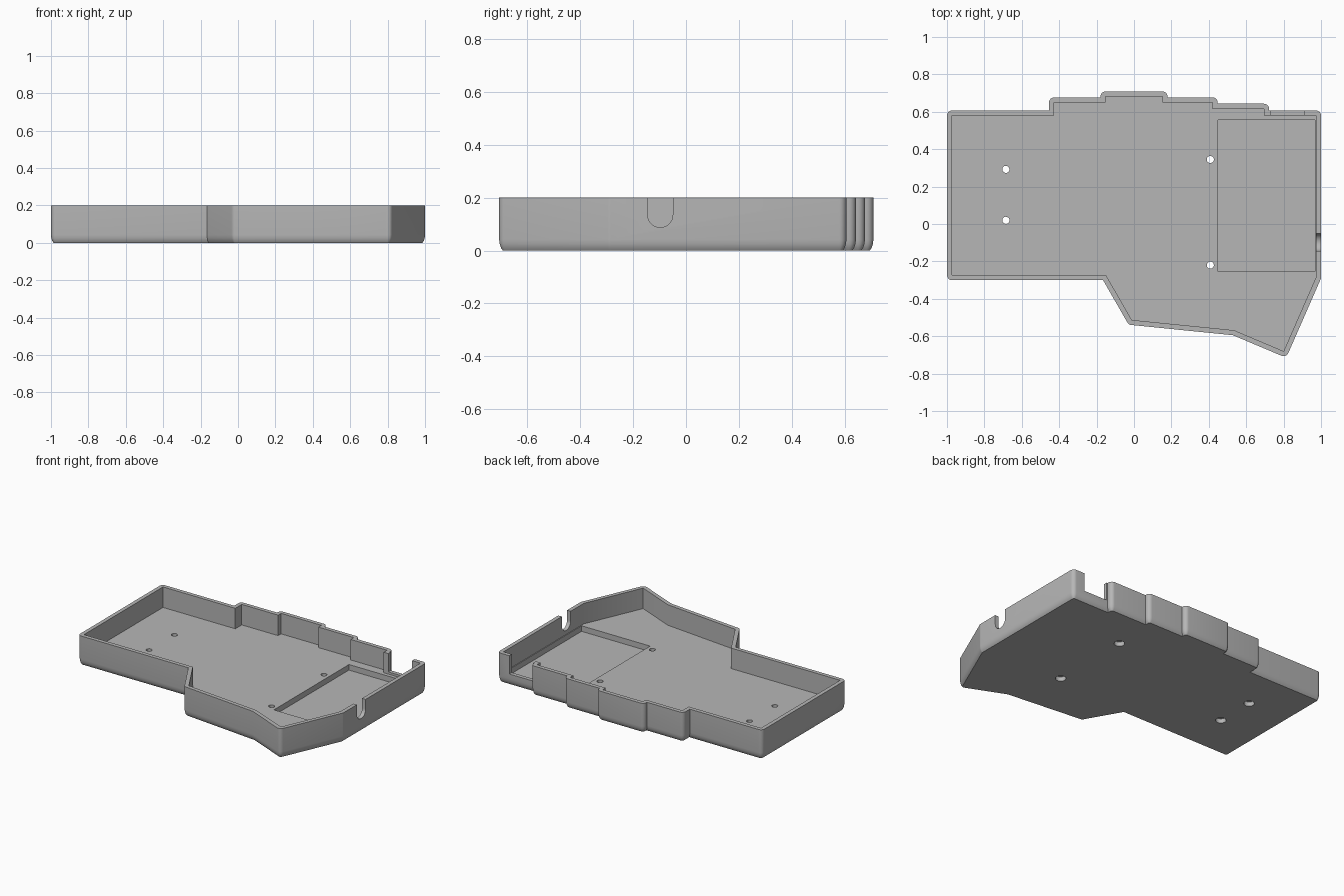
import bpy, bmesh, math
from mathutils import Vector

old = bpy.data.objects.get("Cube")
if old:
    bpy.data.objects.remove(old, do_unlink=True)

HEIGHT, FLOOR, WALL = 0.2, 0.06, 0.027

grey = bpy.data.materials.new("grey plastic")
grey.use_nodes = True
colour = (0.47, 0.47, 0.47, 1)
grey.diffuse_color = colour
grey.node_tree.nodes["Principled BSDF"].inputs["Base Color"].default_value = colour

# Inner outline of the tray, counter-clockwise
outline = [Vector(p) for p in (
    (-0.973, -0.273), (-0.15, -0.273), (-0.012, -0.513), (0.535, -0.568),
    (0.8, -0.68), (0.973, -0.285), (0.973, 0.58), (0.695, 0.58),
    (0.695, 0.616), (0.42, 0.616), (0.42, 0.65), (0.152, 0.65),
    (0.152, 0.682), (-0.152, 0.682), (-0.152, 0.65), (-0.427, 0.65),
    (-0.427, 0.58), (-0.973, 0.58))]


def offset(points, d, steps=6):
    """Grow an outline by d, with round outer corners and mitred inner ones."""
    ring = []
    for i, p in enumerate(points):
        a = (p - points[i - 1]).normalized()
        b = (points[(i + 1) % len(points)] - p).normalized()
        na, nb = Vector((a.y, -a.x)), Vector((b.y, -b.x))
        turn = a.x * b.y - a.y * b.x
        if turn > 0:
            start = math.atan2(na.y, na.x)
            sweep = math.atan2(turn, a.dot(b))
            for k in range(steps + 1):
                t = start + sweep * k / steps
                ring.append(p + d * Vector((math.cos(t), math.sin(t))))
        else:
            ring.append(p + (na + nb) * (d / (1 + na.dot(nb))))
    return ring


def loft(name, rings):
    """Solid through stacked (outline, z) rings, capped at both ends."""
    bm = bmesh.new()
    loops = [[bm.verts.new((p[0], p[1], z)) for p in pts] for pts, z in rings]
    for low, high in zip(loops, loops[1:]):
        for i in range(len(low)):
            bm.faces.new((low[i - 1], low[i], high[i], high[i - 1]))
    bm.faces.new(loops[0][::-1])
    bm.faces.new(loops[-1])
    bmesh.ops.recalc_face_normals(bm, faces=bm.faces)
    mesh = bpy.data.meshes.new(name)
    bm.to_mesh(mesh)
    bm.free()
    mesh.materials.append(grey)
    obj = bpy.data.objects.new(name, mesh)
    bpy.context.collection.objects.link(obj)
    return obj


def box(x0, x1, y0, y1):
    return [(x0, y0), (x1, y0), (x1, y1), (x0, y1)]


def circle(x, y, r, n=24):
    return [(x + r * math.cos(math.tau * i / n), y + r * math.sin(math.tau * i / n))
            for i in range(n)]


# Outer shell with a softly rounded bottom edge
tray = loft("tray_case", [
    (offset(outline, WALL - 0.014), 0), (offset(outline, WALL - 0.007), 0.01),
    (offset(outline, WALL - 0.002), 0.025), (offset(outline, WALL), 0.042),
    (offset(outline, WALL), HEIGHT)])

# Main cavity, battery recess and rear connector notch
cutters = [
    loft("cavity_cutter", [(outline, FLOOR), (outline, 0.3)]),
    loft("recess_cutter", [(box(0.45, 0.968, -0.255, 0.555), 0.022),
                           (box(0.45, 0.968, -0.255, 0.555), 0.1)]),
    loft("rear_notch_cutter", [(box(0.73, 0.91, 0.56, 0.7), 0.075),
                               (box(0.73, 0.91, 0.56, 0.7), 0.3)])]

# Round-bottomed slot in the side wall, lofted flat and then stood upright
radius, slot_y, slot_z = 0.0475, -0.0975, 0.135
arc = [(slot_y + radius * math.cos(math.pi + math.pi * k / 16),
        slot_z + radius * math.sin(math.pi + math.pi * k / 16)) for k in range(17)]
profile = arc + [(slot_y + radius, 0.3), (slot_y - radius, 0.3)]
slot = loft("side_slot_cutter", [(profile, 0.96), (profile, 1.1)])
for v in slot.data.vertices:
    v.co = (v.co.z, v.co.x, v.co.y)
cutters.append(slot)

# Screw holes, wider underneath for the screw heads
for x, y in ((-0.685, 0.292), (-0.685, 0.02), (0.408, 0.345), (0.408, -0.22)):
    cutters.append(loft("screw_hole_cutter", [
        (circle(x, y, 0.033), -0.05), (circle(x, y, 0.033), 0.03),
        (circle(x, y, 0.019), 0.0301), (circle(x, y, 0.019), 0.1)]))

# Cut everything out of the shell and drop the cutters
bpy.ops.object.select_all(action='DESELECT')
bpy.context.view_layer.objects.active = tray
tray.select_set(True)
for cutter in cutters:
    cutter.hide_render = True
    mod = tray.modifiers.new("cut", 'BOOLEAN')
    mod.operation = 'DIFFERENCE'
    mod.solver = 'EXACT'
    mod.object = cutter
    bpy.ops.object.modifier_apply(modifier=mod.name)
    bpy.data.objects.remove(cutter, do_unlink=True)

bpy.ops.object.shade_smooth_by_angle(angle=math.radians(28))
